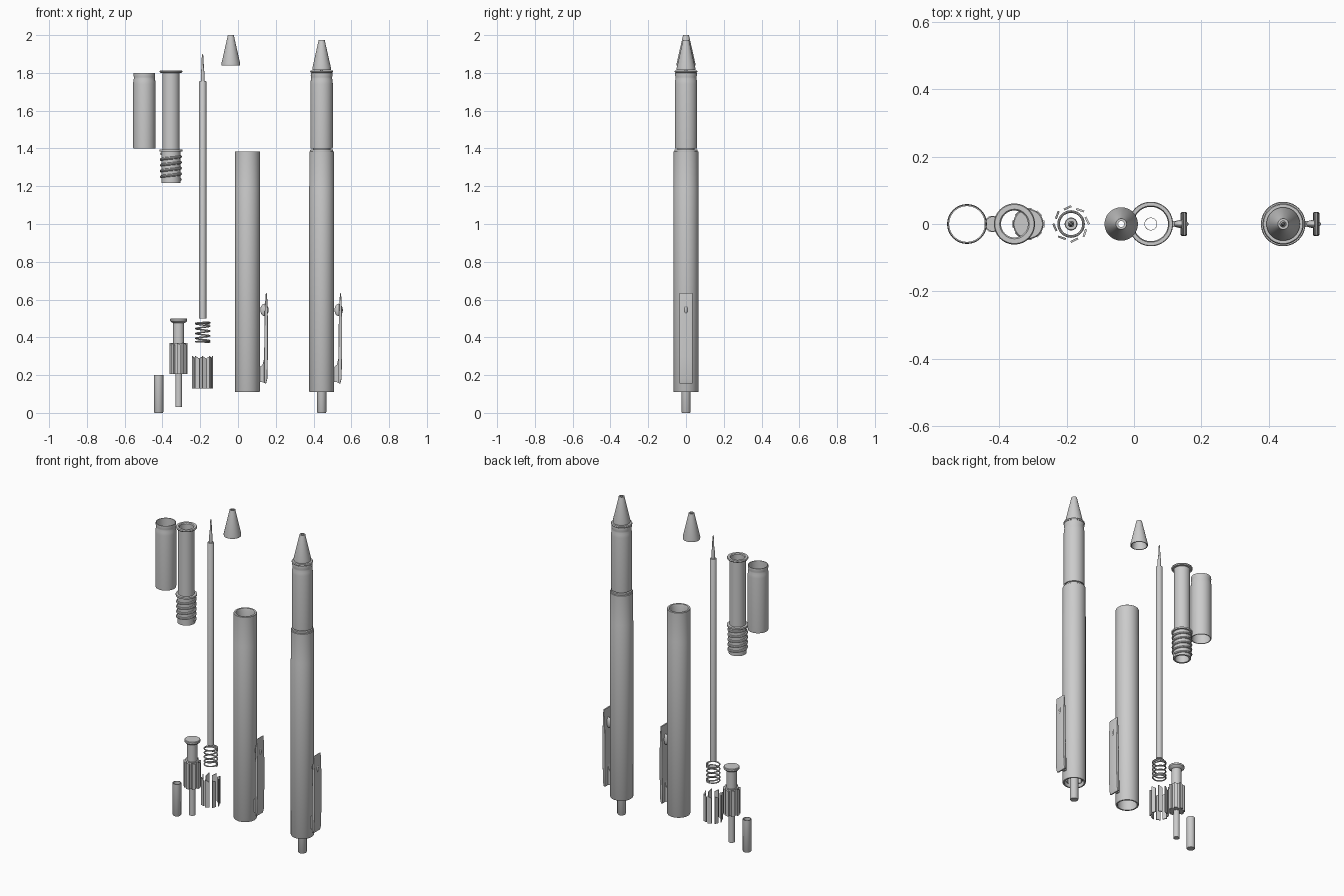
import bpy, bmesh
from math import sin, cos, pi, radians
from mathutils import Matrix

if "Cube" in bpy.data.objects:
    bpy.data.objects.remove(bpy.data.objects["Cube"])


def finish(bm, name, x, dz=0.0, angle=35):
    bmesh.ops.recalc_face_normals(bm, faces=bm.faces)
    me = bpy.data.meshes.new(name)
    bm.to_mesh(me)
    bm.free()
    me.shade_smooth()
    me.set_sharp_from_angle(angle=radians(angle))
    ob = bpy.data.objects.new(name, me)
    ob.location = (x, 0, dz)
    bpy.context.collection.objects.link(ob)
    return ob


def lathe(bm, profile, closed=True, n=48):
    """Revolve (radius, z) points round z; radius 0 becomes a pole."""
    rings = []
    for r, z in profile:
        if r == 0:
            rings.append([bm.verts.new((0, 0, z))] * n)
        else:
            rings.append([bm.verts.new((r * cos(2 * pi * i / n), r * sin(2 * pi * i / n), z))
                          for i in range(n)])
    pairs = list(zip(rings, rings[1:])) + ([(rings[-1], rings[0])] if closed else [])
    for a, b in pairs:
        for i in range(n):
            j = (i + 1) % n
            vs = list(dict.fromkeys((a[i], a[j], b[j], b[i])))
            if len(vs) > 2:
                bm.faces.new(vs)


def helix(bm, radius, wire, z0, z1, turns, steps=36, sides=8):
    """Sweep a round wire along a helix."""
    total = int(turns * steps)
    prev = None
    for k in range(total + 1):
        a = 2 * pi * k / steps
        z = z0 + (z1 - z0) * k / total
        ring = []
        for s in range(sides):
            t = 2 * pi * s / sides
            r = radius + wire * cos(t)
            ring.append(bm.verts.new((r * cos(a), r * sin(a), z + wire * sin(t))))
        if prev:
            for s in range(sides):
                q = (s + 1) % sides
                bm.faces.new((prev[s], prev[q], ring[q], ring[s]))
        else:
            bm.faces.new(ring)
        prev = ring
    bm.faces.new(prev)


def block(bm, size, centre, spin=0.0, offset=0.0, slant=0.0):
    """Box pushed out along x, yawed, then spun about z; slant tilts its top."""
    m = (Matrix.Rotation(spin, 4, 'Z') @ Matrix.Translation(centre)
         @ Matrix.Rotation(offset, 4, 'Z') @ Matrix.Diagonal((*size, 1)))
    vs = bmesh.ops.create_cube(bm, size=1)['verts']
    for v in vs:
        if v.co.z > 0 and v.co.y > 0:
            v.co.z -= slant
    bmesh.ops.transform(bm, matrix=m, verts=vs)


def slab(bm, outline, half, bevel):
    """Extrude an (x, z) outline across y and round its edges."""
    part = bmesh.new()
    face = part.faces.new([part.verts.new((x, -half, z)) for x, z in outline])
    ext = bmesh.ops.extrude_face_region(part, geom=[face])
    moved = [g for g in ext['geom'] if isinstance(g, bmesh.types.BMVert)]
    bmesh.ops.translate(part, vec=(0, 2 * half, 0), verts=moved)
    if bevel:
        rim = [e for e in part.edges if abs(e.verts[0].co.y - e.verts[1].co.y) < 1e-6]
        bmesh.ops.bevel(part, geom=rim, offset=bevel, segments=3, affect='EDGES', profile=0.5)
    bmesh.ops.recalc_face_normals(part, faces=part.faces)
    tmp = bpy.data.meshes.new("tmp")
    part.to_mesh(tmp)
    part.free()
    bm.from_mesh(tmp)
    bpy.data.meshes.remove(tmp)


def turned(name, x, profile, closed=True, dz=0.0, n=48):
    bm = bmesh.new()
    lathe(bm, profile, closed, n)
    return finish(bm, name, x, dz)


def grip(p, x):
    turned(p + "grip_sleeve", x, [(.058, 1.40), (.059, 1.41), (.059, 1.74), (.058, 1.758),
           (.0555, 1.77), (.0555, 1.778), (.058, 1.788), (.057, 1.80), (.053, 1.80), (.053, 1.40)])


def front_tube(p, x):
    bm = bmesh.new()
    lathe(bm, [(.051, 1.217), (.051, 1.383), (.06, 1.384), (.061, 1.389), (.06, 1.394),
               (.046, 1.395), (.046, 1.80), (.058, 1.801), (.061, 1.807), (.058, 1.813),
               (.044, 1.813), (.040, 1.808), (.040, 1.217)])
    helix(bm, .051, .0075, 1.235, 1.372, 4.5)   # screw thread
    finish(bm, p + "threaded_front_tube", x)


def refill(p, x):
    turned(p + "ink_refill", x, [(0, .50), (.019, .50), (.019, 1.753), (.017, 1.757), (.0095, 1.757),
           (.0095, 1.80), (.006, 1.83), (.005, 1.88), (.002, 1.90), (0, 1.90)], False, n=32)


def spring(p, x):
    bm = bmesh.new()
    for a, b, t in ((.374, .382, 1.25), (.382, .472, 3.5), (.472, .480, 1.25)):
        helix(bm, .037, .004, a, b, t)
    finish(bm, p + "spring", x)


def cam_strips(p, x):
    bm = bmesh.new()
    for i in range(8):
        block(bm, (.006, .024, .17), (.049, 0, .215), 2 * pi * i / 8 + .2, .25, .08)
    finish(bm, p + "cam_strips", x)


def plunger(p, x):
    bm = bmesh.new()
    lathe(bm, [(0, .03), (.018, .03), (.018, .205), (.038, .205), (.038, .37), (.029, .37),
               (.029, .475), (.040, .481), (.045, .487), (.045, .497), (.042, .50), (0, .50)], False)
    for i in range(8):
        block(bm, (.013, .020, .165), (.041, 0, .288), 2 * pi * i / 8, 0, .06)
    finish(bm, p + "ratchet_plunger", x)


def button(p, x):
    turned(p + "push_button", x, [(0, 0), (.022, 0), (.0245, .004), (.0245, .20), (.0205, .20),
           (.0205, .02), (0, .02)], False, n=32)


def cone(p, x, dz):
    turned(p + "nose_cone", x, [(.049, 1.84), (.0495, 1.85), (.019, 1.985), (.016, 2.0),
           (.009, 2.0), (.011, 1.98), (.044, 1.845), (.044, 1.84)], dz=dz)


def barrel(p, x):
    bm = bmesh.new()
    lathe(bm, [(.064, .11), (.066, .114), (.066, 1.20), (.0655, 1.203), (.0655, 1.383), (.064, 1.385),
               (.054, 1.385), (.051, 1.375), (.051, 1.20), (.056, 1.19), (.056, .11)], n=64)
    finish(bm, p + "barrel", x)
    # small guide sleeve inside the barrel
    turned(p + "button_guide", x, [(.019, .20), (.019, .28), (.0175, .28), (.0175, .20)], n=32)
    # pocket clip: tapered plate, web and gripping bump
    bm = bmesh.new()
    slab(bm, [(.088, .158), (.099, .155), (.105, .18), (.108, .30), (.108, .50), (.105, .60), (.102, .635),
              (.097, .632), (.092, .56), (.090, .45), (.088, .25)], .035, .004)
    slab(bm, [(.062, .165), (.095, .160), (.095, .33), (.089, .29), (.080, .255), (.062, .24)], .009, 0)
    vs = bmesh.ops.create_uvsphere(bm, u_segments=20, v_segments=12, radius=1)['verts']
    bmesh.ops.transform(bm, verts=vs, matrix=Matrix.Translation((.090, 0, .545))
                        @ Matrix.Diagonal((.022, .012, .033, 1)))
    finish(bm, p + "pocket_clip", x)


# Exploded parts laid out side by side
grip("loose_", -.496)
button("loose_", -.42)
front_tube("loose_", -.355)
plunger("loose_", -.314)
for build in (refill, spring, cam_strips):
    build("loose_", -.187)
cone("loose_", -.038, 0)
barrel("loose_", .05)

# Complete pen with every part on one axis
X = .443
for build in (grip, button, front_tube, plunger, refill, spring, cam_strips, barrel):
    build("pen_", X)
cone("pen_", X, -.025)
